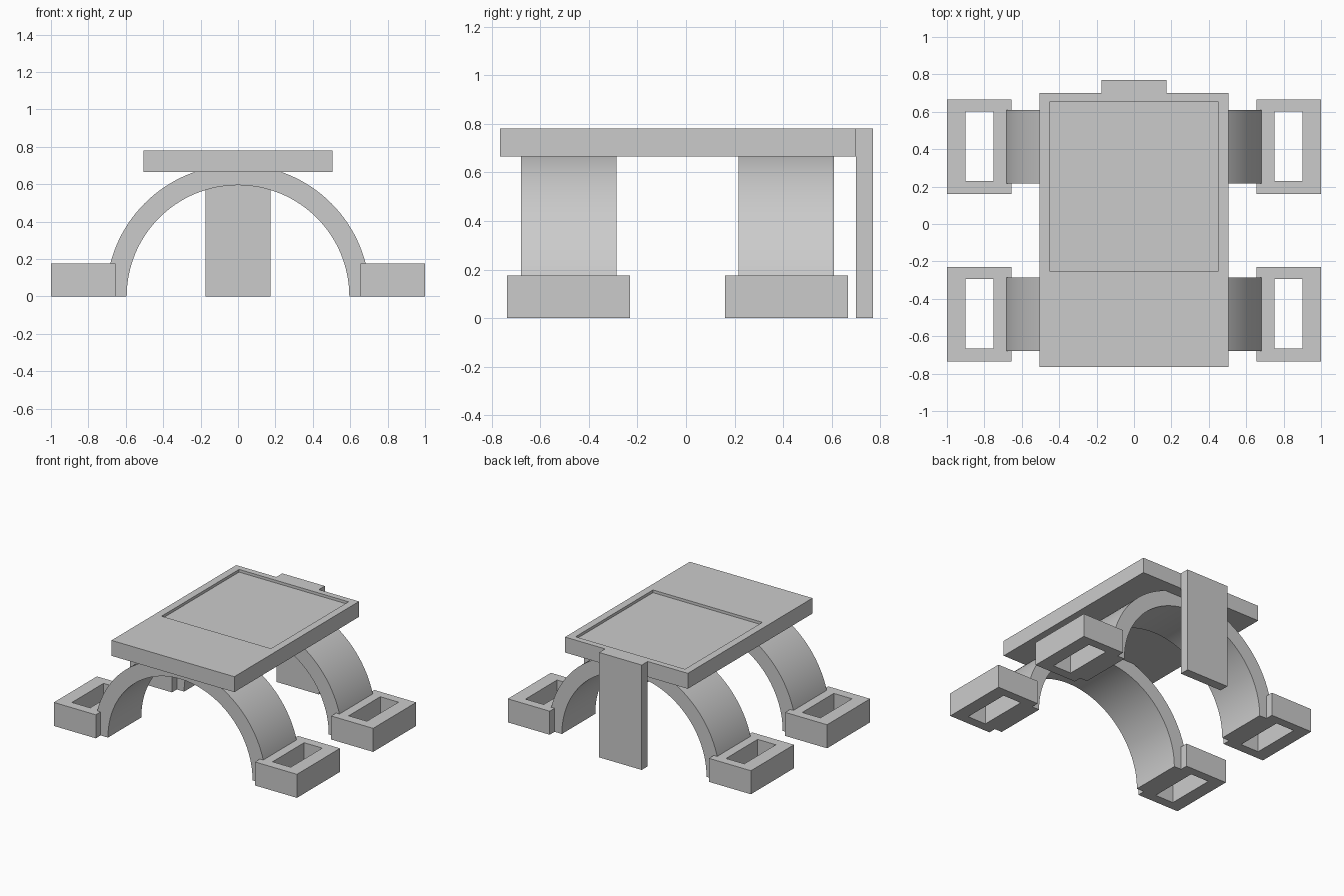
import bpy
import bmesh
from math import pi, cos, sin, radians

default_cube = bpy.data.objects.get("Cube")
if default_cube:
    bpy.data.objects.remove(default_cube, do_unlink=True)

# One plain grey for every part
grey = bpy.data.materials.new("light_grey")
grey.use_nodes = True
colour = (0.6, 0.6, 0.6, 1)
grey.diffuse_color = colour
grey.node_tree.nodes["Principled BSDF"].inputs["Base Color"].default_value = colour


def finish(name, bm):
    bmesh.ops.recalc_face_normals(bm, faces=bm.faces)
    mesh = bpy.data.meshes.new(name)
    bm.to_mesh(mesh)
    bm.free()
    mesh.materials.append(grey)
    obj = bpy.data.objects.new(name, mesh)
    bpy.context.collection.objects.link(obj)
    return obj


def box(xs, ys, zs):
    bm = bmesh.new()
    bmesh.ops.create_cube(bm, size=1)
    for v in bm.verts:
        v.co = [r[0] if c < 0 else r[1] for c, r in zip(v.co, (xs, ys, zs))]
    return bm


def inset_to(bm, up, xs, ys):
    """Inset the top or bottom face so its inner rectangle spans xs and ys."""
    bm.normal_update()
    face = max(bm.faces, key=lambda f: f.normal.z * up)
    mid = face.calc_center_median()
    bmesh.ops.inset_individual(bm, faces=[face], thickness=0.02)
    for v in face.verts:
        v.co.x = xs[0] if v.co.x < mid.x else xs[1]
        v.co.y = ys[0] if v.co.y < mid.y else ys[1]
    return face


# Table top with a shallow recessed panel
TOP = (0.665, 0.78)
bm = box((-0.505, 0.505), (-0.765, 0.70), TOP)
panel = inset_to(bm, 1, (-0.45, 0.45), (-0.255, 0.655))
walls = bmesh.ops.extrude_face_region(bm, geom=[panel])
bmesh.ops.delete(bm, geom=[panel], context='FACES_ONLY')
for v in [g for g in walls["geom"] if isinstance(g, bmesh.types.BMVert)]:
    v.co.z -= 0.02
finish("table_top", bm)

# Upright plate at the back
finish("back_plate", box((-0.175, 0.175), (0.70, 0.77), (0, TOP[1])))


def arch(name, y0, y1, inner=0.595, outer=0.705, steps=64):
    bm = bmesh.new()
    angles = [pi * i / steps for i in range(steps + 1)]
    rim = [(outer, a) for a in angles] + [(inner, a) for a in reversed(angles)]
    # Quad strip profile, extruded along the depth
    verts = [bm.verts.new((r * cos(a), y0, r * sin(a))) for r, a in rim]
    last = len(verts) - 1
    for i in range(steps):
        bm.faces.new((verts[i], verts[i + 1], verts[last - i - 1], verts[last - i]))
    ext = bmesh.ops.extrude_face_region(bm, geom=bm.faces[:])
    for v in [g for g in ext["geom"] if isinstance(g, bmesh.types.BMVert)]:
        v.co.y = y1
    obj = finish(name, bm)
    bpy.ops.object.select_all(action='DESELECT')
    obj.select_set(True)
    bpy.context.view_layer.objects.active = obj
    bpy.ops.object.shade_smooth_by_angle(angle=radians(30))


def foot(name, side, y0, y1):
    xs = sorted((side * 0.655, side))
    hole_x = sorted((side * 0.75, side * 0.90))
    bm = box(xs, (y0, y1), (0, 0.175))
    caps = [inset_to(bm, up, hole_x, (y0 + 0.07, y1 - 0.065)) for up in (1, -1)]
    # Open the hole straight through
    edges = [e for f in caps for e in f.edges]
    bmesh.ops.delete(bm, geom=caps, context='FACES_ONLY')
    bmesh.ops.bridge_loops(bm, edges=edges)
    finish(name, bm)


# Two arched legs, each standing between a pair of hollow feet
for place, y in (("front", -0.4825), ("back", 0.4125)):
    arch(place + "_arch", y - 0.196, y + 0.196)
    for label, side in (("left", 1), ("right", -1)):
        foot(f"{place}_{label}_foot", side, y - 0.253, y + 0.253)
